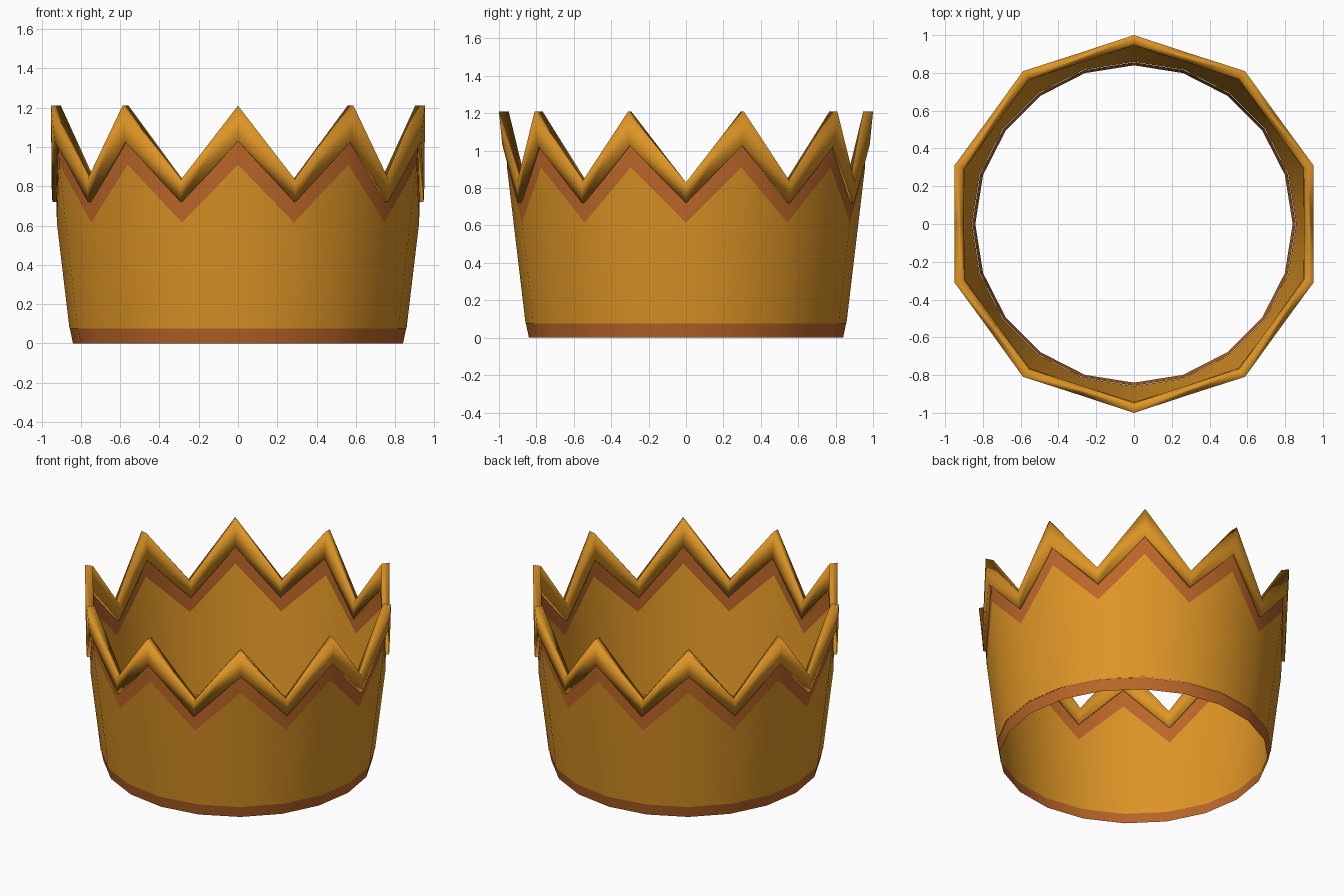
import bpy, bmesh, math

if "Cube" in bpy.data.objects:
    bpy.data.objects.remove(bpy.data.objects["Cube"])

POINTS = 10            # spikes around the crown
COLS = POINTS * 2      # alternating peak and valley columns


def material(name, color):
    m = bpy.data.materials.new(name)
    m.diffuse_color = (*color, 1.0)
    m.use_nodes = True
    m.node_tree.nodes["Principled BSDF"].inputs["Base Color"].default_value = m.diffuse_color
    return m


gold = material("gold", (0.73, 0.30, 0.019))
copper = material("copper", (0.50, 0.133, 0.021))


def ring_part(name, profile, mat, closed=False):
    """Sweep a profile round z; each entry is ((r, z) at peak, (r, z) at valley)."""
    bm = bmesh.new()
    rings = []
    for peak, valley in profile:
        ring = []
        for i in range(COLS):
            r, z = peak if i % 2 == 0 else valley
            a = math.pi / 2 + i * 2 * math.pi / COLS
            ring.append(bm.verts.new((r * math.cos(a), r * math.sin(a), z)))
        rings.append(ring)
    pairs = list(zip(rings, rings[1:]))
    if closed:
        pairs.append((rings[-1], rings[0]))
    for lo, hi in pairs:
        for i in range(COLS):
            j = (i + 1) % COLS
            bm.faces.new((lo[i], lo[j], hi[j], hi[i]))
    for f in bm.faces:
        f.smooth = True
    me = bpy.data.meshes.new(name)
    bm.to_mesh(me)
    bm.free()
    me.materials.append(mat)
    ob = bpy.data.objects.new(name, me)
    bpy.context.collection.objects.link(ob)
    return ob


def level(r, z):
    return ((r, z), (r, z))


# Lower edges of the zigzag trim and of the rim: (peak, valley)
trim_low = ((0.957, 0.91), (0.922, 0.615))
trim_high = ((0.962, 1.03), (0.924, 0.72))

# Plain band round the foot
ring_part("base_band", [level(0.84, 0.0), level(0.856, 0.077)], copper)

# Flared wall
ring_part("wall", [level(0.858, 0.077), trim_low], gold)

# Zigzag trim below the rim
ring_part("zigzag_trim", [trim_low, trim_high], copper)

# Thick pointed rim, softly shaded all round
ring_part("pointed_rim", [
    ((0.982, 1.03), (0.945, 0.72)),
    ((1.000, 1.21), (0.950, 0.83)),
    ((0.948, 1.21), (0.900, 0.83)),
    ((0.942, 1.03), (0.904, 0.72)),
], gold, closed=True)
